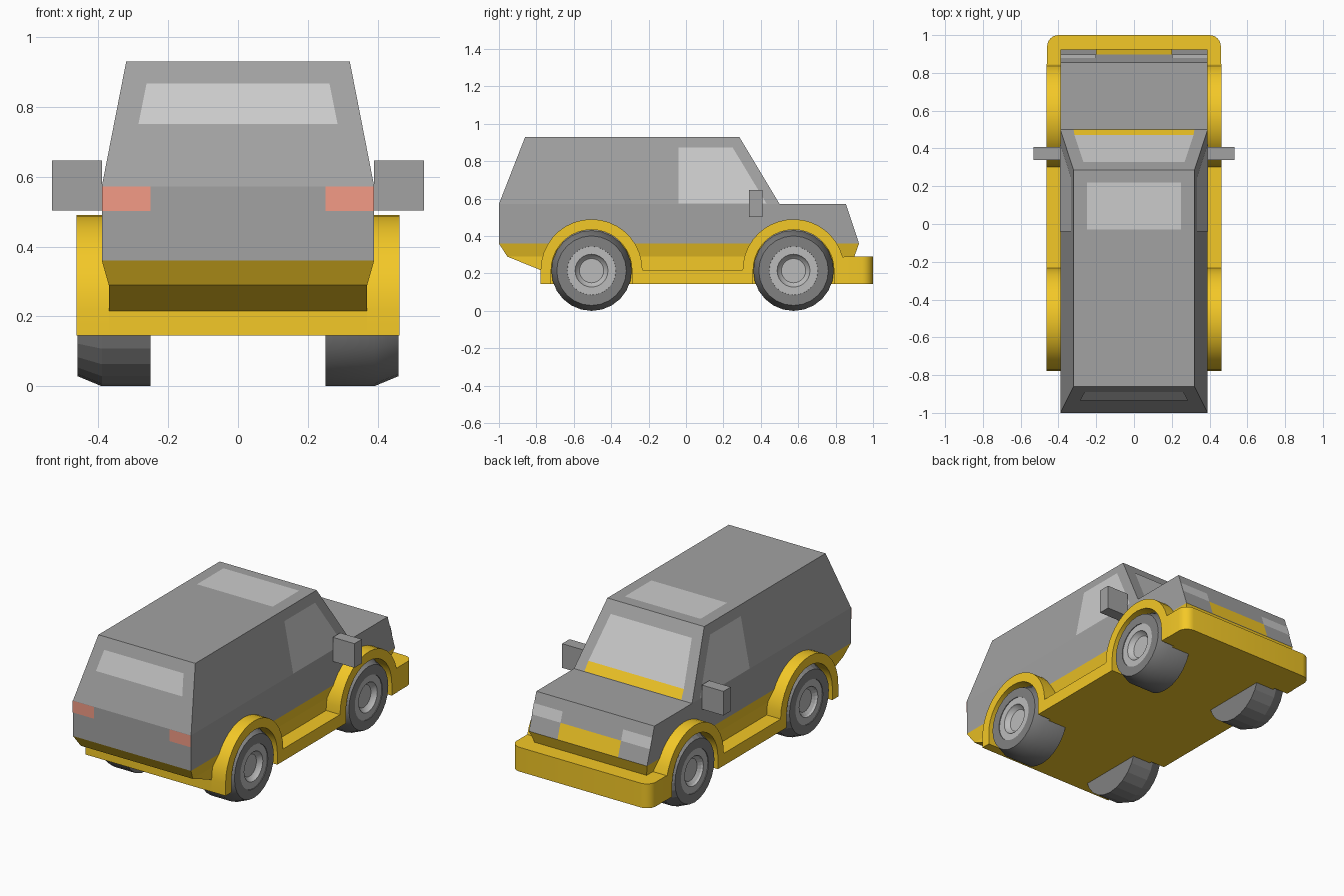
import bpy, bmesh, math
from mathutils import Vector

if "Cube" in bpy.data.objects:
    bpy.data.objects.remove(bpy.data.objects["Cube"])


def material(name, *rgb):
    m = bpy.data.materials.new(name)
    m.diffuse_color = (*rgb, 1)
    m.use_nodes = True
    m.node_tree.nodes["Principled BSDF"].inputs["Base Color"].default_value = m.diffuse_color
    return m


GREY = material("body_grey", .36, .36, .36)
GLASS = material("pale_glass", .58, .58, .58)
TIRE = material("dark_rubber", .22, .22, .22)
RIM = material("rim_grey", .5, .5, .5)
YELLOW = material("yellow", .9, .58, .02)
RED = material("tail_red", .9, .33, .24)


def finish(name, bm, mat, smooth=False):
    me = bpy.data.meshes.new(name)
    bm.to_mesh(me)
    bm.free()
    me.materials.append(mat)
    if smooth:
        me.polygons.foreach_set("use_smooth", [True] * len(me.polygons))
        me.set_sharp_from_angle(angle=math.radians(35))
    ob = bpy.data.objects.new(name, me)
    bpy.context.collection.objects.link(ob)
    return ob


def face_outward(bm, centre=(0, 0, .4)):
    bm.normal_update()
    for f in bm.faces:
        if f.normal.dot(f.calc_center_median() - Vector(centre)) < 0:
            f.normal_flip()


def mirror_x(ob):
    ob.modifiers.new("mirror", 'MIRROR')
    return ob


def shell(name, rings, mat, cap_top=False):
    """Stack of rectangles (z, y_back, y_front, half_width) joined by walls."""
    bm = bmesh.new()
    loops = [[bm.verts.new(p) for p in ((-x, a, z), (x, a, z), (x, b, z), (-x, b, z))]
             for z, a, b, x in rings]
    for lo, hi in zip(loops, loops[1:]):
        for i in range(4):
            j = (i + 1) % 4
            bm.faces.new((lo[i], lo[j], hi[j], hi[i]))
    if cap_top:
        bm.faces.new(loops[-1])
    face_outward(bm)
    return finish(name, bm, mat)


def panel(name, pts, mat, lift=.003):
    """Flat panel laid just above a body face."""
    bm = bmesh.new()
    f = bm.faces.new([bm.verts.new(p) for p in pts])
    face_outward(bm)
    bm.normal_update()
    bmesh.ops.translate(bm, verts=bm.verts[:], vec=f.normal * lift)
    return finish(name, bm, mat)


def prism(name, pts, place, a, b, mat, smooth=False):
    """Extrude a 2D outline from a to b; place maps (u, v, depth) to 3D."""
    bm = bmesh.new()
    f = bm.faces.new([bm.verts.new(place(u, v, a)) for u, v in pts])
    ext = bmesh.ops.extrude_face_region(bm, geom=[f], use_keep_orig=True)
    vs = [g for g in ext["geom"] if isinstance(g, bmesh.types.BMVert)]
    bmesh.ops.translate(bm, verts=vs, vec=Vector(place(0, 0, b)) - Vector(place(0, 0, a)))
    bmesh.ops.recalc_face_normals(bm, faces=bm.faces[:])
    return finish(name, bm, mat, smooth)


def arc(cu, cv, r, a0, a1, n):
    angs = [math.radians(a0 + (a1 - a0) * i / n) for i in range(n + 1)]
    return [(cu + r * math.cos(t), cv + r * math.sin(t)) for t in angs]


def box(name, x0, x1, y0, y1, z0, z1, mat):
    return prism(name, [(x0, y0), (x1, y0), (x1, y1), (x0, y1)],
                 lambda u, v, d: (u, v, d), z0, z1, mat)


# body shells
shell("cabin", [(.572, -1, .5, .39), (.93, -.86, .285, .32)], GREY, True)
shell("body_sides", [(.36, -1, .925, .39), (.572, -1, .855, .39)], GREY)
panel("hood", [(-.39, .5, .572), (.39, .5, .572), (.39, .855, .572), (-.39, .855, .572)], GREY, 0)
shell("lower_body", [(.215, -.77, .88, .37), (.29, -.955, .9, .37), (.36, -1, .925, .39)], YELLOW)

# floor and bumper
box("floor_plate", -.37, .37, -.777, .85, .145, .215, YELLOW)
prism("bumper", [(-.46, .847), (.46, .847)] + arc(.4, .94, .06, 0, 90, 6)
      + arc(-.4, .94, .06, 90, 180, 6), lambda u, v, d: (u, v, d), .145, .29, YELLOW, True)

# fenders and sills, one outline per side
REAR, FRONT, AXLE = -.505, .575, .218
outline = ([(REAR - .272, .145)] + arc(REAR, AXLE, .272, 180, 0, 18)
           + arc(FRONT, AXLE, .272, 180, 15, 18) + [(.847, .29), (.847, .145)]
           + [(FRONT + .216, .145)] + arc(FRONT, AXLE, .216, 0, 180, 18)
           + [(FRONT - .216, .145), (REAR + .216, .145)]
           + arc(REAR, AXLE, .216, 0, 180, 18) + [(REAR - .216, .145)])
mirror_x(prism("fenders", outline, lambda u, v, d: (d, u, v), .37, .462, YELLOW, True))


# wheels
def lathe(name, profile, side, y, z, mat):
    bm = bmesh.new()
    vs = [bm.verts.new((side * x, y, z + r)) for x, r in profile]
    es = [bm.edges.new(e) for e in zip(vs, vs[1:])]
    bmesh.ops.spin(bm, geom=vs + es, cent=(0, y, z), axis=(1, 0, 0),
                   angle=math.tau, steps=24, use_merge=True)
    bmesh.ops.remove_doubles(bm, verts=bm.verts[:], dist=1e-4)
    # orient by the tread, which always faces away from the axle
    bmesh.ops.recalc_face_normals(bm, faces=bm.faces[:])
    bm.normal_update()
    f = max(bm.faces, key=lambda f: f.calc_center_median().z)
    if f.normal.z < 0:
        bmesh.ops.reverse_faces(bm, faces=bm.faces[:])
    finish(name, bm, mat, side > 0)


for end, y in (("rear", REAR), ("front", FRONT)):
    for label, side in (("left", -1), ("right", 1)):
        lathe(f"{end}_{label}_tire", [(.25, 0), (.25, .215), (.39, .215), (.46, .186),
              (.46, .13), (.44, .128)], side, y, AXLE - .003, TIRE)
        lathe(f"{end}_{label}_rim", [(.44, .13), (.456, .13), (.456, .088), (.445, .083),
              (.43, .065), (.43, 0)], side, y, AXLE - .003, RIM)

# door mirrors
mirror_x(box("door_mirror", .39, .533, .338, .408, .503, .647, GREY))


# windows: helpers give points on the sloped faces at height z
def back(x, z):
    return (x, -1 + .14 * (z - .572) / .358, z)


def windscreen(x, y):
    return (x, y, .572 + .358 * (.5 - y) / .215)


def side(y, z):
    return (.39 - .07 * (z - .572) / .358, y, z)


def nose(x, z):
    return (x, .855 + .07 * (.572 - z) / .212, z)


panel("rear_window", [back(-.285, .75), back(.285, .75), back(.262, .865), back(-.262, .865)], GLASS)
panel("windscreen", [windscreen(-.315, .468), windscreen(.315, .468),
                     windscreen(.268, .325), windscreen(-.268, .325)], GLASS)
panel("cowl_strip", [windscreen(-.32, .499), windscreen(.32, .499),
                     windscreen(.315, .468), windscreen(-.315, .468)], YELLOW)
mirror_x(panel("side_window", [side(-.04, .574), side(.43, .574), side(.25, .872), side(-.04, .872)], GLASS))
panel("sunroof", [(-.25, -.03, .93), (.25, -.03, .93), (.25, .22, .93), (-.25, .22, .93)], GLASS)

# lights and grille
mirror_x(panel("tail_light", [(.25, -1, .502), (.39, -1, .502), (.39, -1, .572), (.25, -1, .572)], RED))
mirror_x(panel("headlight", [nose(.2, .45), nose(.39, .45), nose(.39, .51), nose(.2, .51)], GLASS))
panel("grille", [nose(-.2, .361), nose(.2, .361), nose(.2, .45), nose(-.2, .45)], YELLOW)
